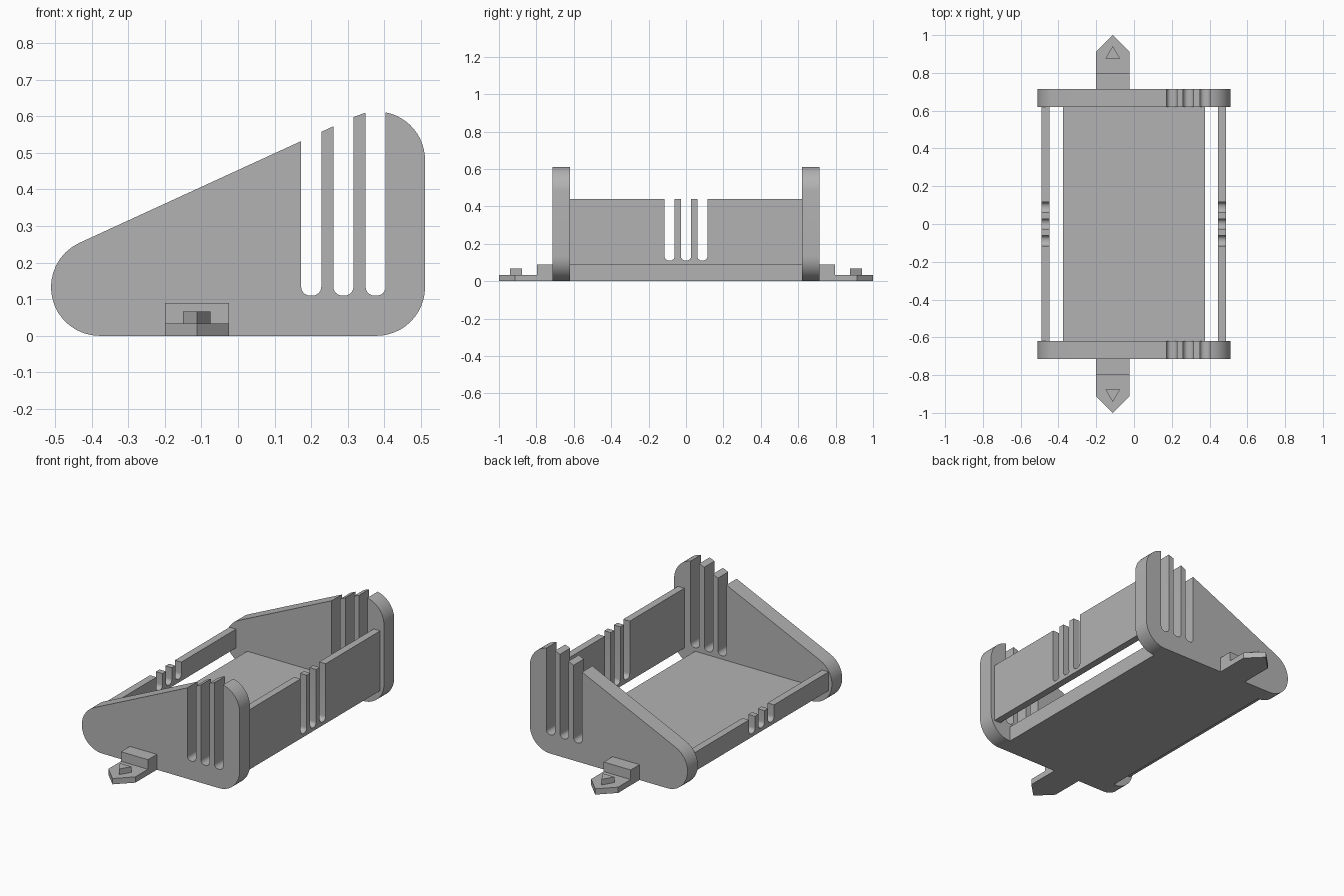
import bpy, bmesh
from math import sin, cos, pi, acos, atan2, radians, sqrt
from mathutils import Vector

if "Cube" in bpy.data.objects:
    bpy.data.objects.remove(bpy.data.objects["Cube"])

grey = bpy.data.materials.new("plain grey")
grey.use_nodes = True
grey.diffuse_color = (0.45, 0.45, 0.45, 1)
grey.node_tree.nodes["Principled BSDF"].inputs["Base Color"].default_value = (0.45, 0.45, 0.45, 1)

SLOT, PITCH, SLOT_Z = 0.055, 0.088, 0.11
R, CX, LOW, HIGH = 0.133, 0.378, 0.133, 0.48
PLATE_IN, PLATE_OUT = 0.62, 0.715


def prism(name, outline, axis, start, end):
    """Extrude a closed 2D outline along the named axis."""
    place = {"x": lambda u, v, w: (w, u, v),
             "y": lambda u, v, w: (u, w, v),
             "z": lambda u, v, w: (u, v, w)}[axis]
    bm = bmesh.new()
    face = bm.faces.new([bm.verts.new(place(u, v, start)) for u, v in outline])
    new = bmesh.ops.extrude_face_region(bm, geom=[face])["geom"]
    shift = Vector(place(0, 0, end - start))
    bmesh.ops.translate(bm, vec=shift, verts=[g for g in new if isinstance(g, bmesh.types.BMVert)])
    bmesh.ops.recalc_face_normals(bm, faces=bm.faces)
    mesh = bpy.data.meshes.new(name)
    bm.to_mesh(mesh)
    bm.free()
    mesh.materials.append(grey)
    obj = bpy.data.objects.new(name, mesh)
    bpy.context.collection.objects.link(obj)
    bpy.ops.object.select_all(action="DESELECT")
    obj.select_set(True)
    bpy.context.view_layer.objects.active = obj
    bpy.ops.object.shade_smooth_by_angle(angle=radians(30))
    return obj


def rect(u0, u1, v0, v1):
    return [(u0, v0), (u1, v0), (u1, v1), (u0, v1)]


def arc(cu, cv, r, a0, a1, n=12):
    return [(cu + r * cos(a0 + (a1 - a0) * i / n), cv + r * sin(a0 + (a1 - a0) * i / n))
            for i in range(n + 1)]


def slots(centre, top):
    """Three round-bottomed slots, walked from high u to low u."""
    pts, r, h = [], 0.024, SLOT / 2
    for k in (1, 0, -1):
        c = centre + k * PITCH
        pts.append((c + h, top(c + h)))
        pts += arc(c + h - r, SLOT_Z + r, r, 0, -pi / 2, 6)
        pts += arc(c - h + r, SLOT_Z + r, r, -pi / 2, -pi, 6)
        pts.append((c - h, top(c - h)))
    return pts


# Side plates: sloped, round-cornered outline with open slots
tilt = atan2(HIGH - LOW, 2 * CX)
normal = pi / 2 + tilt


def plate_top(x):
    if x > CX + R * cos(normal):
        return HIGH + sqrt(R * R - (x - CX) ** 2)
    return LOW + R * sin(normal) + (x + CX - R * cos(normal)) * (HIGH - LOW) / (2 * CX)


slot_mid = 0.288
first_edge = slot_mid + PITCH + SLOT / 2
outline = arc(CX, LOW, R, -pi / 2, 0)
outline += arc(CX, HIGH, R, 0, acos((first_edge - CX) / R))[:-1]
outline += slots(slot_mid, plate_top)
outline += arc(-CX, LOW, R, normal, 3 * pi / 2, 16)
prism("front_plate", outline, "y", -PLATE_OUT, -PLATE_IN)
prism("back_plate", outline, "y", PLATE_IN, PLATE_OUT)

# Floor between the plates
prism("floor", rect(-0.375, 0.375, -PLATE_IN, PLATE_IN), "z", 0, 0.09)

# End walls, one tall and one low, each with three slots
for name, x, top in (("tall_wall", 0.466, 0.44), ("low_wall", -0.468, 0.20)):
    wall = [(-PLATE_IN, 0.09), (PLATE_IN, 0.09), (PLATE_IN, top)]
    wall += slots(0, lambda y: top) + [(-PLATE_IN, top)]
    prism(name, wall, "x", x - 0.021, x + 0.021)

# Pointed tabs with a step block and a raised arrow, front and back
TX, TW = -0.1125, 0.0875
for side, s in (("front", -1), ("back", 1)):
    prism(side + "_tab_block", rect(TX - TW, TX + TW, s * PLATE_OUT, s * 0.797), "z", 0, 0.09)
    point = [(TX - TW, s * 0.797), (TX + TW, s * 0.797), (TX + TW, s * 0.913),
             (TX, s), (TX - TW, s * 0.913)]
    prism(side + "_tab", point, "z", 0, 0.034)
    arrow = [(TX - 0.038, s * 0.877), (TX + 0.038, s * 0.877), (TX, s * 0.942)]
    prism(side + "_arrow", arrow, "z", 0.034, 0.067)
